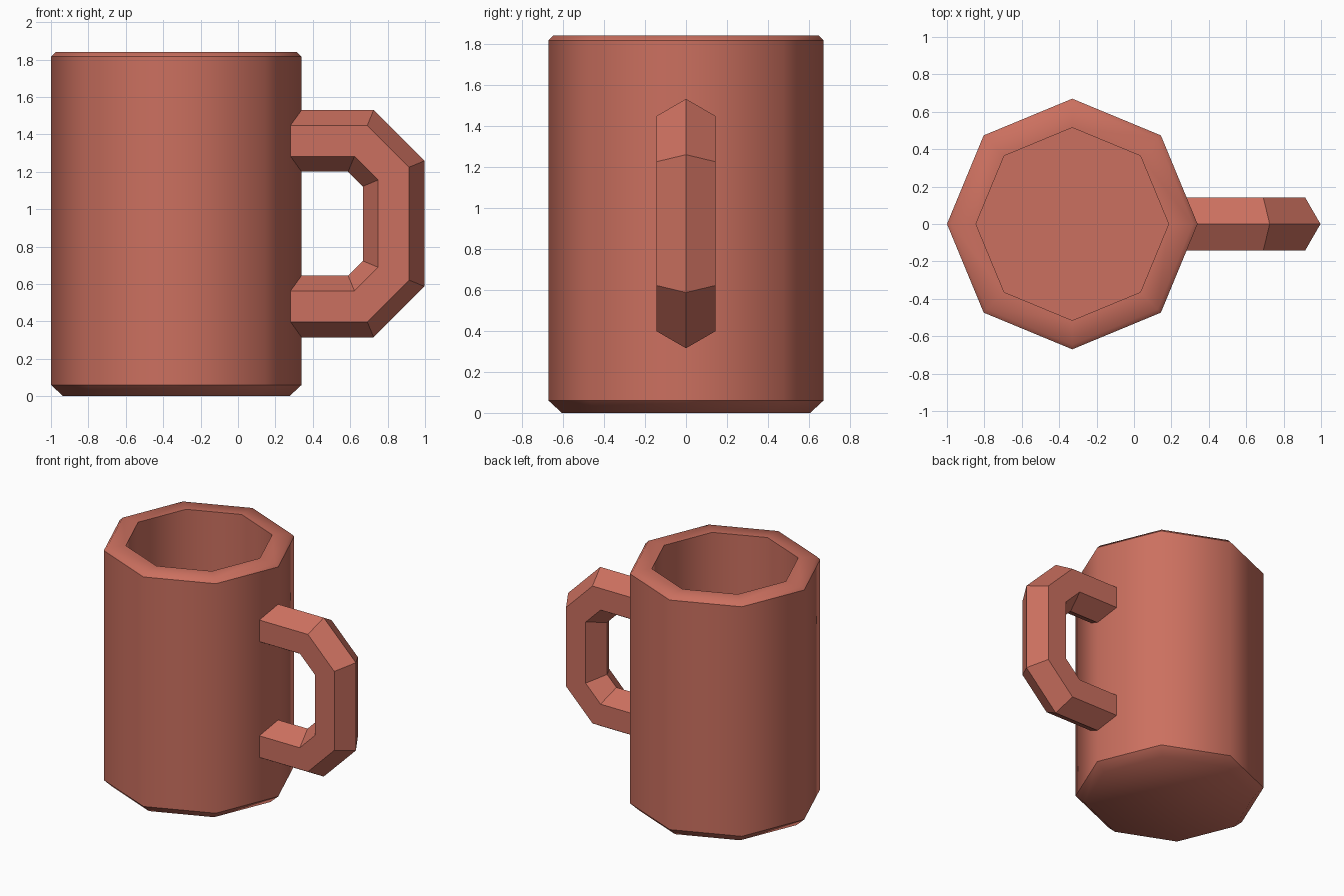
import bpy, bmesh, math
from mathutils import Vector

if "Cube" in bpy.data.objects:
    bpy.data.objects.remove(bpy.data.objects["Cube"])

clay = bpy.data.materials.new("terracotta")
clay.diffuse_color = (0.60, 0.162, 0.115, 1)
clay.use_nodes = True
clay.node_tree.nodes["Principled BSDF"].inputs["Base Color"].default_value = clay.diffuse_color


def finish(bm, name):
    bmesh.ops.recalc_face_normals(bm, faces=bm.faces)
    mesh = bpy.data.meshes.new(name)
    bm.to_mesh(mesh)
    bm.free()
    mesh.materials.append(clay)
    obj = bpy.data.objects.new(name, mesh)
    bpy.context.collection.objects.link(obj)
    return obj


def skin(bm, rings, caps=True):
    """Join successive rings of points with quads, and cap both ends."""
    vs = [[bm.verts.new(p) for p in ring] for ring in rings]
    n = len(vs[0])
    for a, b in zip(vs, vs[1:]):
        for i in range(n):
            j = (i + 1) % n
            bm.faces.new((a[i], a[j], b[j], b[i]))
    if caps:
        bm.faces.new(vs[0])
        bm.faces.new(vs[-1])
    return vs


# Mug body: eight-sided lathe, outside up, over the rim, down to the inner floor
# (radius, height, crisp ring edge)
profile = [(0.605, 0, False), (0.67, 0.06, True), (0.67, 1.815, True),
           (0.645, 1.84, False), (0.515, 1.84, True), (0.515, 0.12, True)]
bm = bmesh.new()
rings = skin(bm, [[(-0.33 + r * math.cos(i * math.pi / 4),
                    r * math.sin(i * math.pi / 4), z) for i in range(8)]
                  for r, z, _ in profile])
for f in bm.faces:
    f.smooth = True
for ring, (_, _, crisp) in zip(rings, profile):
    for i in range(8):
        bm.edges.get((ring[i], ring[(i + 1) % 8])).smooth = not crisp
finish(bm, "mug_body")

# Handle: hexagonal section swept along a chamfered path with mitred corners
path = [Vector(p) for p in [(0.22, 0, 1.365), (0.657, 0, 1.365), (0.832, 0, 1.19),
                            (0.832, 0, 0.655), (0.657, 0, 0.48), (0.22, 0, 0.48)]]
bm = bmesh.new()
sections = []
for k, p in enumerate(path):
    d_in = (p - path[max(k - 1, 0)]).normalized()
    d_out = (path[min(k + 1, len(path) - 1)] - p).normalized()
    t = (d_in + d_out).normalized()
    out = Vector((-t.z, 0, t.x))
    stretch = 1 / t.dot(d_in if k else d_out)
    sections.append([p + out * (0.165 * stretch * math.cos(i * math.pi / 3))
                     + Vector((0, 0.165 * math.sin(i * math.pi / 3), 0))
                     for i in range(6)])
skin(bm, sections)
finish(bm, "handle")
